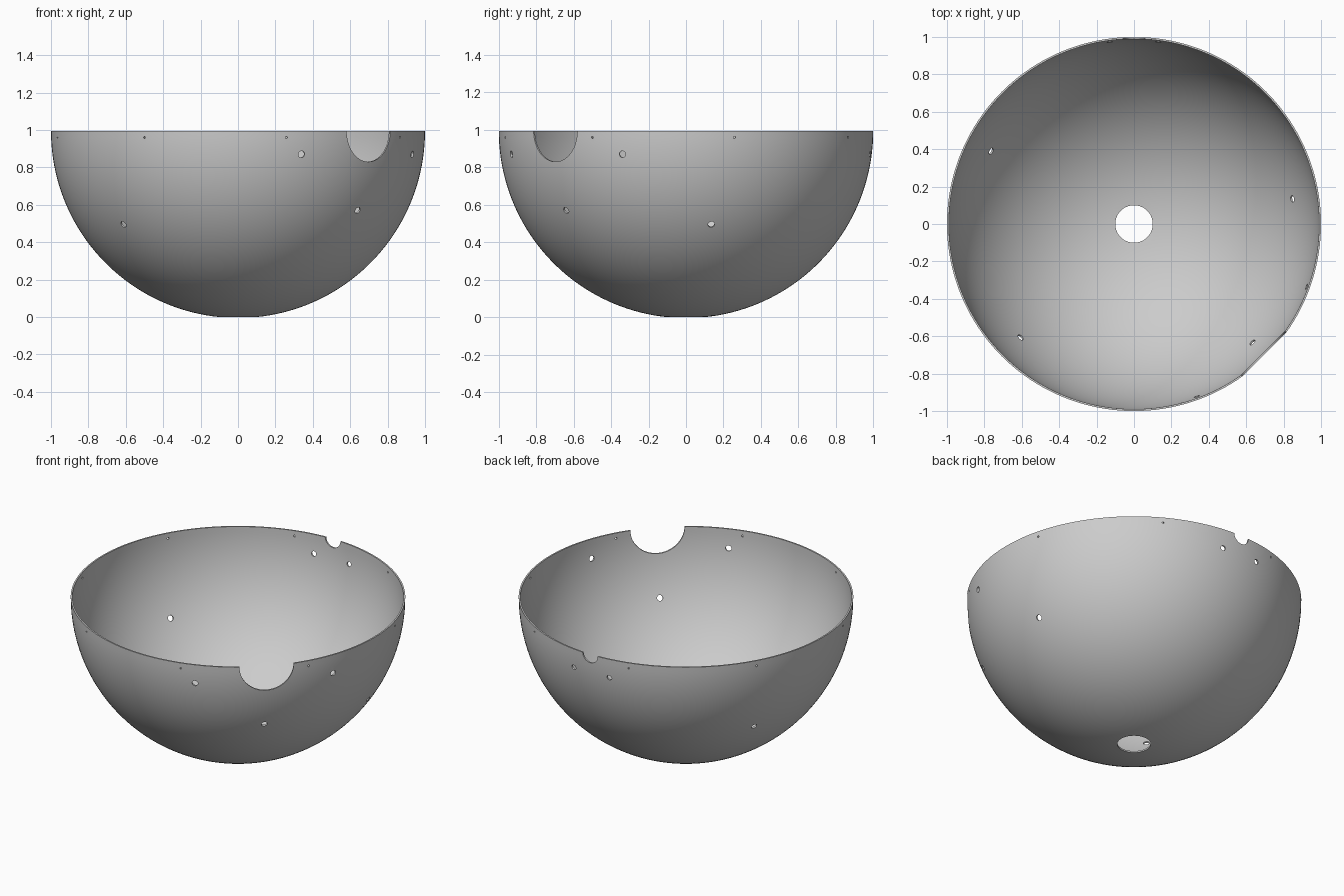
import bpy, bmesh, math
from mathutils import Matrix, Vector

if "Cube" in bpy.data.objects:
    bpy.data.objects.remove(bpy.data.objects["Cube"], do_unlink=True)

OUTER, INNER = 1.0, 0.99
DRAIN = 0.1                                   # bottom hole radius
CENTRE = math.sqrt(OUTER ** 2 - DRAIN ** 2)   # sphere centre height
SEGMENTS, RINGS = 160, 40


def new_object(name, bm):
    mesh = bpy.data.meshes.new(name)
    bm.to_mesh(mesh)
    bm.free()
    obj = bpy.data.objects.new(name, mesh)
    bpy.context.collection.objects.link(obj)
    return obj


def arc(radius):
    """Profile from the drain edge up to the rim."""
    start = math.asin(DRAIN / radius)
    for i in range(RINGS + 1):
        a = start + (math.pi / 2 - start) * i / RINGS
        yield Vector((radius * math.sin(a), 0, CENTRE - radius * math.cos(a)))


# Thin hemispherical bowl, a closed profile turned about z
bm = bmesh.new()
points = list(arc(OUTER)) + list(arc(INNER))[::-1]
verts = [bm.verts.new(p) for p in points]
edges = [bm.edges.new((v, verts[i - 1])) for i, v in enumerate(verts)]
bmesh.ops.spin(bm, geom=verts + edges, cent=(0, 0, 0), axis=(0, 0, 1),
               angle=math.tau, steps=SEGMENTS, use_merge=True)
bmesh.ops.remove_doubles(bm, verts=bm.verts, dist=1e-5)
bmesh.ops.recalc_face_normals(bm, faces=bm.faces)
bowl = new_object("bowl", bm)

# Radial drills: azimuth in degrees, drop below the rim, radius, sides
drills = [(-45, 0, 0.165, 64), (90, 0, 0.055, 32)]           # rim notches
drills += [(15 + 45 * i, 0.035, 0.006, 12) for i in range(8)]  # pin holes
drills += [(a, 0.125, 0.018, 24) for a in (-70, -20)]
drills += [(a, 0.125, 0.016, 24) for a in (82.5, 97.5)]
drills += [(a, 0.5, 0.018, 24) for a in (9, 153, 225)]
drills += [(-45, 0.425, 0.018, 24)]

bm = bmesh.new()
for azimuth, drop, radius, sides in drills:
    a = math.radians(azimuth)
    flat = math.sqrt(1 - drop ** 2)
    way = Vector((flat * math.cos(a), flat * math.sin(a), -drop))
    place = Matrix.Translation(way + Vector((0, 0, CENTRE)))
    turn = way.to_track_quat('Z', 'Y').to_matrix().to_4x4()
    bmesh.ops.create_cone(bm, cap_ends=True, segments=sides, radius1=radius,
                          radius2=radius, depth=0.2, matrix=place @ turn)
cutter = new_object("hole_cutter", bm)
cutter.hide_render = True

# Cut the holes and drop the helper
cut = bowl.modifiers.new("holes", 'BOOLEAN')
cut.operation = 'DIFFERENCE'
cut.solver = 'EXACT'
cut.object = cutter
bpy.ops.object.select_all(action='DESELECT')
bpy.context.view_layer.objects.active = bowl
bowl.select_set(True)
bpy.ops.object.modifier_apply(modifier=cut.name)
bpy.data.objects.remove(cutter, do_unlink=True)

# Plain grey
grey = bpy.data.materials.new("light_grey")
grey.use_nodes = True
colour = (0.6, 0.6, 0.6, 1)
grey.diffuse_color = colour
grey.node_tree.nodes["Principled BSDF"].inputs["Base Color"].default_value = colour
bowl.data.materials.clear()
bowl.data.materials.append(grey)
bpy.ops.object.shade_smooth_by_angle(angle=math.radians(30))
